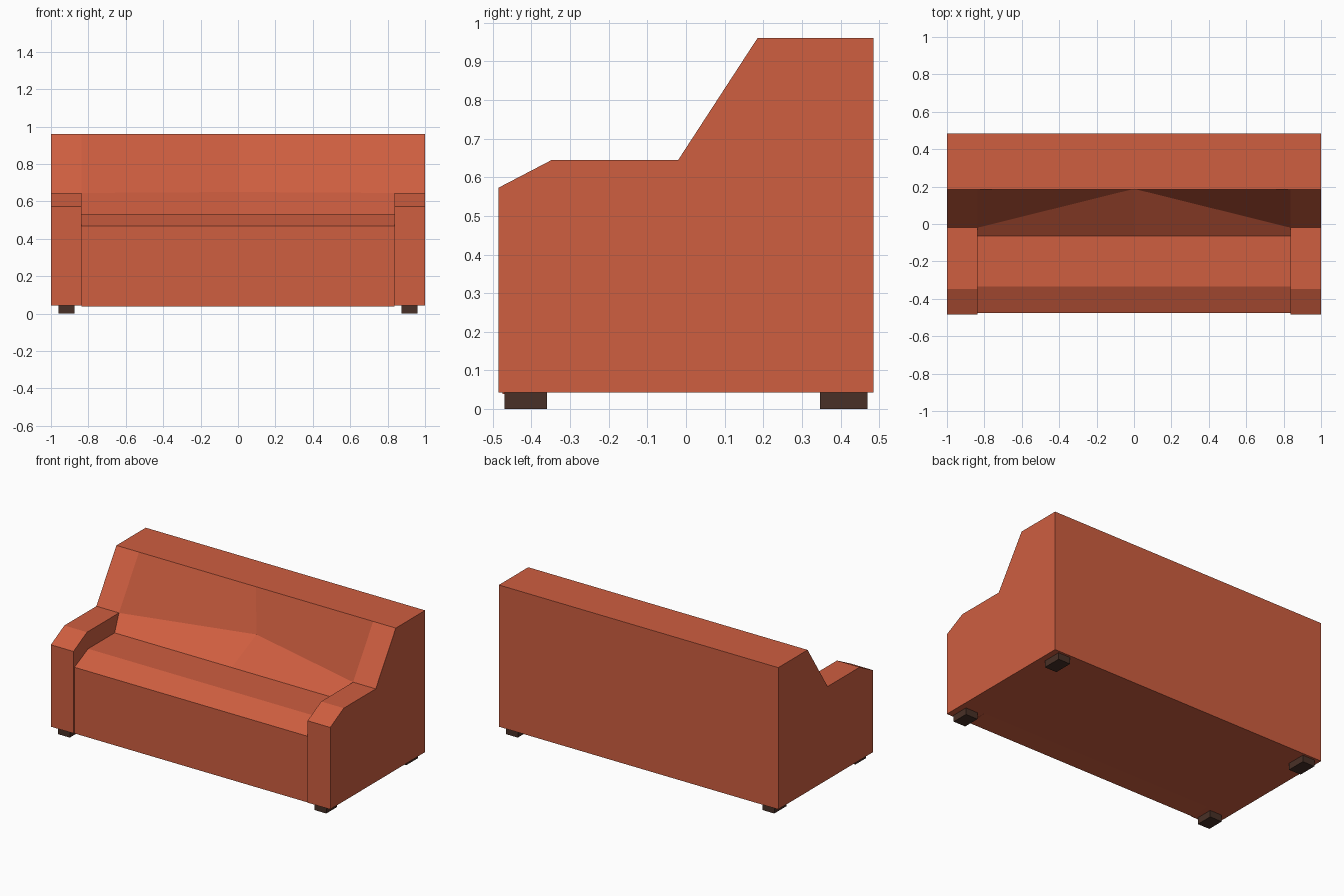
import bpy, bmesh

if "Cube" in bpy.data.objects:
    bpy.data.objects.remove(bpy.data.objects["Cube"])


def material(name, rgb):
    m = bpy.data.materials.new(name)
    m.diffuse_color = (*rgb, 1)
    m.use_nodes = True
    m.node_tree.nodes["Principled BSDF"].inputs["Base Color"].default_value = m.diffuse_color
    return m


def make_object(name, bm, mat):
    bmesh.ops.recalc_face_normals(bm, faces=bm.faces[:])
    mesh = bpy.data.meshes.new(name)
    bm.to_mesh(mesh)
    bm.free()
    mesh.materials.append(mat)
    ob = bpy.data.objects.new(name, mesh)
    bpy.context.collection.objects.link(ob)
    return ob


fabric = material("orange red fabric", (0.62, 0.112, 0.051))
wood = material("dark brown wood", (0.066, 0.03, 0.02))

INNER, OUTER = 0.838, 1.0

# Side profiles as (y, z); seat and arm share the back and underside points
under = (-0.34, 0.043)
seat_front = [(-0.475, 0.039), (-0.475, 0.467), (-0.335, 0.533), (-0.065, 0.533)]
arm_front = [(-0.485, 0.043), (-0.485, 0.573), (-0.347, 0.645)]
back_fold = (-0.02, 0.645)
back = [(0.185, 0.96), (0.485, 0.96), (0.485, 0.043)]

# Sofa body: right half, mirrored
bm = bmesh.new()


def verts(x, points):
    return [bm.verts.new((x, y, z)) for y, z in points]


def bridge(a, b):
    for i in range(len(a)):
        j = (i + 1) % len(a)
        bm.faces.new((a[i], a[j], b[j], b[i]))


# the backrest is hollowed in the middle, straight below its top edge
middle = verts(0, [under] + seat_front + [(0.188, 0.65)] + back)
seat_side = verts(INNER, [under] + seat_front + [back_fold] + back)
bridge(middle, seat_side)

# arm, sharing the seam with the seat
arm_in = [seat_side[0]] + verts(INNER, arm_front) + seat_side[5:]
arm_out = verts(OUTER, [under] + arm_front + [back_fold] + back)
bridge(arm_in, arm_out)
bm.faces.new(arm_out)
bm.faces.new(arm_in[:5] + seat_side[4:0:-1])  # inner arm face

body = make_object("sofa_body", bm, fabric)
mirror = body.modifiers.new("Mirror", 'MIRROR')
mirror.use_clip = True

# Make sure the open centre half faces outward
if sum(p.normal.y * p.area for p in body.data.polygons if p.center.y > 0.48) < 0:
    body.data.flip_normals()

# Feet
for end, y0, y1 in (("front", -0.47, -0.36), ("back", 0.347, 0.47)):
    for side, sx in (("left", -1), ("right", 1)):
        bm = bmesh.new()
        bmesh.ops.create_cube(bm, size=1)
        for v in bm.verts:
            v.co.x = sx * 0.918 + v.co.x * 0.086
            v.co.y = (y0 + y1) / 2 + v.co.y * (y1 - y0)
            v.co.z = (v.co.z + 0.5) * 0.044
        make_object(f"{end}_{side}_foot", bm, wood)
